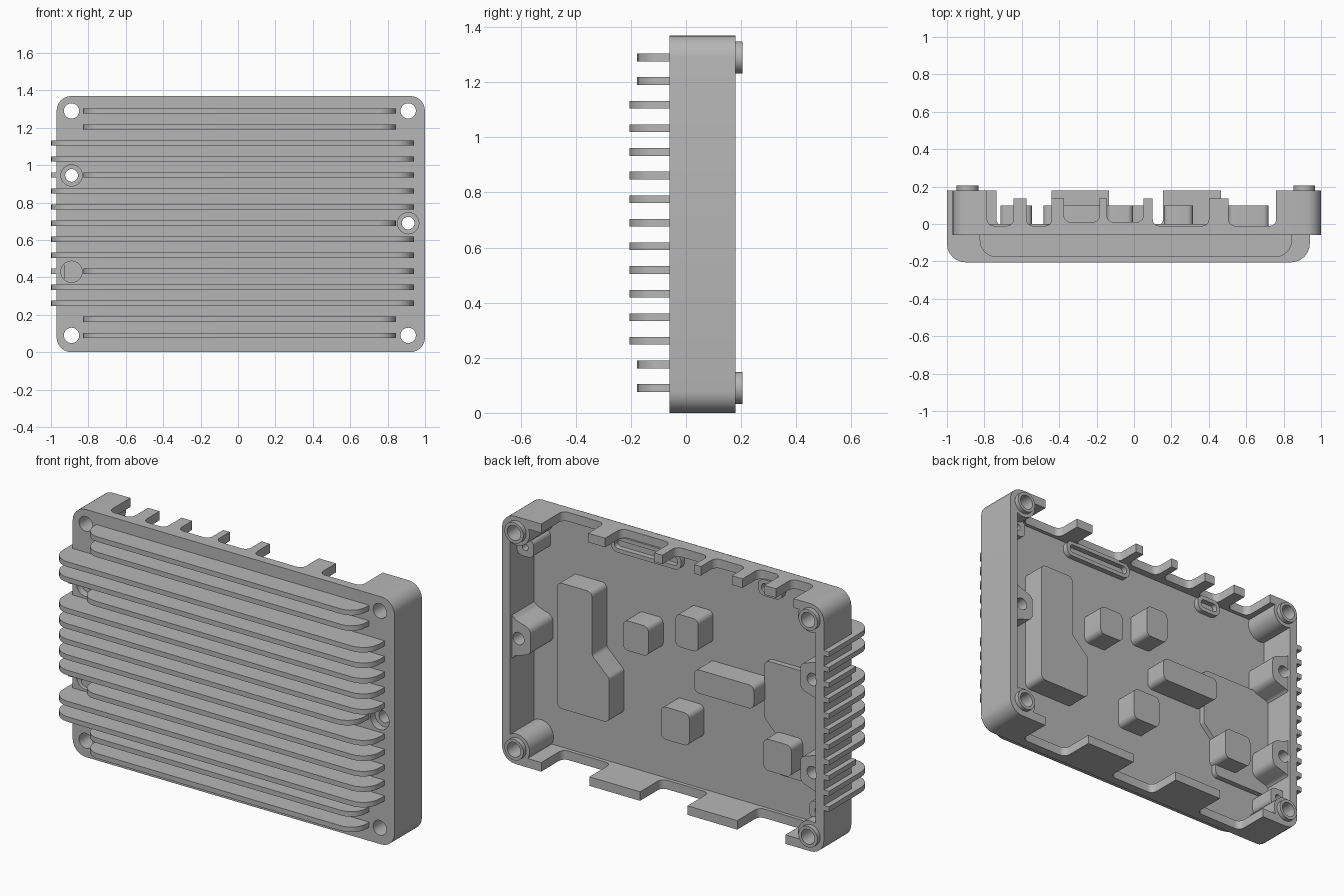
import bpy, bmesh, math
from mathutils import Vector

if "Cube" in bpy.data.objects:
    bpy.data.objects.remove(bpy.data.objects["Cube"])

grey = bpy.data.materials.new("cast aluminium grey")
grey.use_nodes = True
grey.diffuse_color = (0.47, 0.47, 0.47, 1)
grey.node_tree.nodes["Principled BSDF"].inputs["Base Color"].default_value = (0.47, 0.47, 0.47, 1)


def outline(corners, steps=6):
    """Round each (a, b, radius) corner with a curve."""
    out, n = [], len(corners)
    for i, (a, b, r) in enumerate(corners):
        p = Vector((a, b))
        if r == 0:
            out.append(p)
            continue
        d0 = (Vector(corners[i - 1][:2]) - p).normalized()
        d1 = (Vector(corners[(i + 1) % n][:2]) - p).normalized()
        half = d0.angle(d1) / 2
        centre = p + (d0 + d1).normalized() * r / math.sin(half)
        s = p + d0 * r / math.tan(half) - centre
        e = p + d1 * r / math.tan(half) - centre
        for k in range(steps + 1):
            v = s.lerp(e, k / steps)
            t = k / steps
            sweep = math.pi - 2 * half
            v = (s * math.sin((1 - t) * sweep) + e * math.sin(t * sweep)) / math.sin(sweep)
            out.append(centre + v)
    return out


def rect(a0, a1, b0, b1, r=0.0):
    return outline([(a0, b0, r), (a1, b0, r), (a1, b1, r), (a0, b1, r)])


def circle(a, b, r, n=32):
    return [Vector((a + r * math.cos(2 * math.pi * i / n), b + r * math.sin(2 * math.pi * i / n)))
            for i in range(n)]


def prism(name, pts, lo, hi, axis="y"):
    """Extrude an outline along y (outline in x, z) or along z (outline in x, y)."""
    place = (lambda p, h: (p.x, h, p.y)) if axis == "y" else (lambda p, h: (p.x, p.y, h))
    bm = bmesh.new()
    low = [bm.verts.new(place(p, lo)) for p in pts]
    high = [bm.verts.new(place(p, hi)) for p in pts]
    bm.faces.new(low)
    bm.faces.new(high)
    for i in range(len(pts)):
        j = (i + 1) % len(pts)
        bm.faces.new((low[i], low[j], high[j], high[i]))
    bmesh.ops.recalc_face_normals(bm, faces=bm.faces)
    me = bpy.data.meshes.new(name)
    bm.to_mesh(me)
    bm.free()
    me.materials.append(grey)
    ob = bpy.data.objects.new(name, me)
    bpy.context.collection.objects.link(ob)
    return ob


def combine(base, tool, operation):
    mod = base.modifiers.new("bool", "BOOLEAN")
    mod.operation, mod.solver, mod.object = operation, "EXACT", tool
    bpy.context.view_layer.objects.active = base
    bpy.ops.object.modifier_apply(modifier=mod.name)
    bpy.data.objects.remove(tool)


def cut(base, *args):
    combine(base, prism("cutter", *args), "DIFFERENCE")


def fuse(base, *args):
    combine(base, prism("addition", *args), "UNION")


BACK, FRONT, FLOOR, TOP = 0.18, -0.06, -0.03, 1.37
corner_holes = [(x, z) for x in (-0.89, 0.91) for z in (0.09, 1.29)]
side_holes = [(-0.89, 0.945), (-0.89, 0.43), (0.91, 0.69)]
small_holes = [(0.9, 1.18), (-0.89, 0.2)]

# Tray: rounded slab, hollowed from the back
housing = prism("housing", rect(-0.97, 1.0, 0, TOP, 0.08), FRONT, BACK)
cut(housing, rect(-0.92, 0.95, 0.05, TOP - 0.05, 0.04), FLOOR, 0.4)

# Connector openings in the top and bottom walls
top_gaps = [(-0.785, -0.645, -0.01), (-0.575, -0.44, -0.01), (-0.375, -0.185, 0.01),
            (-0.145, 0.05, 0.01), (0.1, 0.4, -0.01), (0.505, 0.76, -0.01)]
for a, b, y in top_gaps:
    cut(housing, rect(a, b, y, 0.4, 0.035), TOP - 0.12, TOP + 0.1, "z")
cut(housing, rect(-0.7, 0.6, 0.135, 0.4), TOP - 0.1, TOP + 0.1, "z")
for a, b in [(-0.735, -0.44), (-0.135, 0.155), (0.465, 0.76)]:
    cut(housing, rect(a, b, -0.01, 0.4, 0.035), -0.1, 0.12, "z")

# Screw bosses
for x, z in corner_holes:
    fuse(housing, circle(x, z, 0.078), -0.045, BACK)
    fuse(housing, circle(x, z, 0.058), 0.1, 0.205)
for x, z in side_holes:
    s = 1 if x > 0 else -1
    flare = [(x + s * 0.06, z - 0.14, 0), (x + s * 0.02, z - 0.1, 0.03), (x - s * 0.075, z - 0.07, 0.04),
             (x - s * 0.075, z + 0.07, 0.04), (x + s * 0.02, z + 0.1, 0.03), (x + s * 0.06, z + 0.14, 0)]
    fuse(housing, outline(flare), -0.045, 0.165)
for x, z in small_holes:
    fuse(housing, rect(x - 0.05, x + 0.05, z - 0.05, z + 0.05, 0.03), -0.045, 0.12)

# Screw holes, with counterbores at the sides
for x, z in corner_holes:
    cut(housing, circle(x, z, 0.041), -0.3, 0.4)
for x, z in side_holes:
    cut(housing, circle(x, z, 0.034), -0.3, 0.4)
    cut(housing, circle(x, z, 0.057), -0.3, -0.02)
for x, z in small_holes:
    cut(housing, circle(x, z, 0.018, 16), 0.03, 0.4)

# Cooling fins, longer in the middle rows and wrapping one side
for i in range(15):
    z = 0.09 + i * 1.2 / 14
    lo, hi = z - 0.014, z + 0.014
    name = "fin_%d" % (i + 1)
    if i in (0, 1, 13, 14):
        shape = [(-0.825, -0.05, 0), (-0.825, -0.177, 0.09), (0.845, -0.177, 0.09), (0.845, -0.05, 0)]
    elif i in (4, 10):
        shape = [(-0.825, -0.05, 0), (-0.825, -0.205, 0.09), (0.94, -0.205, 0.1), (0.94, -0.05, 0)]
        prism("side_" + name, rect(-1.0, -0.96, FRONT, BACK), lo, hi, "z")
    else:
        end = 0.845 if i == 7 else 0.94
        shape = [(-0.96, -0.05, 0), (-0.96, BACK, 0), (-1.0, BACK, 0), (-1.0, -0.205, 0.1),
                 (end, -0.205, 0.1), (end, -0.05, 0)]
    prism(name, outline(shape), lo, hi, "z")

# Heat transfer pads on the tray floor
pads = [(0.16, 0.315, 0.765, 0.93), (-0.145, -0.005, 0.87, 1.05), (-0.09, 0.083, 0.335, 0.515),
        (-0.485, -0.12, 0.645, 0.775), (-0.715, -0.545, 0.33, 0.505)]
for i, (a, b, c, d) in enumerate(pads):
    prism("pad_%d" % (i + 1), rect(a, b, c, d, 0.03), -0.04, 0.1)
prism("stepped_pad", outline([(0.72, 0.335, 0.03), (0.4, 0.335, 0.03), (0.4, 0.58, 0.03),
                              (0.505, 0.68, 0.03), (0.505, 1.03, 0.03), (0.72, 1.03, 0.03)]), -0.04, 0.1)

# Raised floor area beside the finned wall
prism("floor_step", outline([(-0.93, 0.27, 0), (-0.56, 0.27, 0.03), (-0.56, 0.48, 0.03),
                             (-0.48, 0.56, 0.03), (-0.48, 0.88, 0.03), (-0.93, 0.88, 0)]), -0.04, 0.0)

# Oblong ribs near the top wall
for name, a, b in [("long_rib", 0.03, 0.46), ("short_rib", -0.59, -0.44)]:
    rib = prism(name, rect(a, b, 1.235, 1.325, 0.04), -0.04, 0.0)
    cut(rib, rect(a + 0.022, b - 0.022, 1.257, 1.303, 0.02), -0.1, 0.1)

# Smooth the rounded corners and keep the edges crisp
bpy.ops.object.select_all(action="DESELECT")
for ob in bpy.context.collection.objects:
    if ob.type == "MESH" and grey.name in ob.data.materials:
        ob.select_set(True)
        bpy.context.view_layer.objects.active = ob
bpy.ops.object.shade_smooth_by_angle(angle=math.radians(30))
